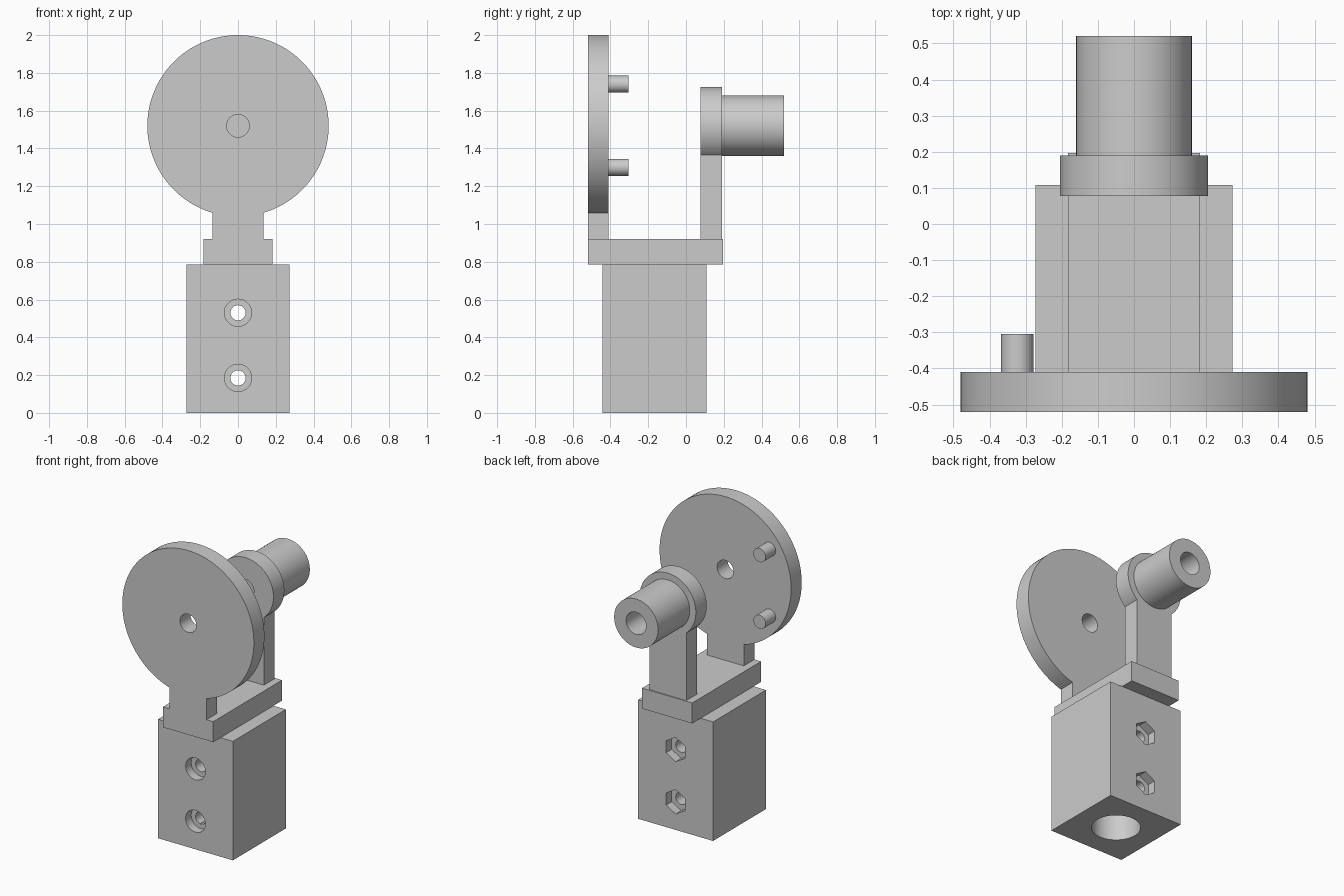
import bpy, bmesh
from math import asin, pi, sin, cos, radians

if "Cube" in bpy.data.objects:
    bpy.data.objects.remove(bpy.data.objects["Cube"], do_unlink=True)

grey = bpy.data.materials.new("plain_grey")
grey.use_nodes = True
COLOUR = (0.6, 0.6, 0.6, 1)
grey.diffuse_color = COLOUR
grey.node_tree.nodes["Principled BSDF"].inputs["Base Color"].default_value = COLOUR

AXLE_Z = 1.52      # height of the disc and collar axis
NECK = 0.135       # half width of both uprights
PLATE_TOP = 0.92


def extrude(name, outline, start, end, axis="Y"):
    """Prism from a 2D outline, running along Y (outline in x, z) or Z (in x, y)."""
    bm = bmesh.new()
    place = (lambda a, b: (a, start, b)) if axis == "Y" else (lambda a, b: (a, b, start))
    face = bm.faces.new([bm.verts.new(place(a, b)) for a, b in outline])
    moved = bmesh.ops.extrude_face_region(bm, geom=[face])["geom"]
    step = (0, end - start, 0) if axis == "Y" else (0, 0, end - start)
    bmesh.ops.translate(bm, vec=step, verts=[v for v in moved if isinstance(v, bmesh.types.BMVert)])
    bmesh.ops.recalc_face_normals(bm, faces=bm.faces)
    mesh = bpy.data.meshes.new(name)
    bm.to_mesh(mesh)
    bm.free()
    mesh.materials.append(grey)
    obj = bpy.data.objects.new(name, mesh)
    bpy.context.collection.objects.link(obj)
    return obj


def circle(a, b, r, sides=80, turn=0.0):
    return [(a + r * cos(turn + 2 * pi * i / sides), b + r * sin(turn + 2 * pi * i / sides))
            for i in range(sides)]


def rectangle(half, low, high):
    return [(-half, low), (half, low), (half, high), (-half, high)]


def lollipop(r, steps=96):
    """Round head on a straight neck standing on the plate."""
    gap = asin(NECK / r)
    sweep = 2 * (pi - gap)
    arc = [(r * sin(gap + sweep * i / steps), AXLE_Z - r * cos(gap + sweep * i / steps))
           for i in range(steps + 1)]
    return [(-NECK, PLATE_TOP), (NECK, PLATE_TOP)] + arc


def cut(obj, *cutters):
    bpy.context.view_layer.objects.active = obj
    for cutter in cutters:
        mod = obj.modifiers.new("hole", "BOOLEAN")
        mod.operation, mod.solver, mod.object = "DIFFERENCE", "EXACT", cutter
        bpy.ops.object.modifier_apply(modifier=mod.name)
        bpy.data.objects.remove(cutter, do_unlink=True)


# Handle block with a blind socket below
BLOCK_MID = -0.167
block = extrude("handle_block", rectangle(0.273, 0, 0.785), -0.443, 0.108)
cut(block, extrude("socket_cutter", circle(0, BLOCK_MID, 0.147), -0.05, 0.65, "Z"))

# Bolt holes: round counterbore in front, hexagonal nut pocket at the back
for z in (0.185, 0.53):
    cut(block,
        extrude("bolt_cutter", circle(0, z, 0.04, 40), -0.6, 0.3),
        extrude("head_cutter", circle(0, z, 0.072, 48), -0.6, -0.385),
        extrude("nut_cutter", circle(0, z, 0.08, 6, pi / 6), 0.05, 0.3))

# Base plate
plate = extrude("base_plate", rectangle(0.183, 0.785, PLATE_TOP), -0.52, 0.197)

# Front disc on its neck, with a through hole
disc = extrude("front_disc", lollipop(0.48), -0.52, -0.41)
cut(disc, extrude("disc_cutter", circle(0, AXLE_Z, 0.06, 48), -0.6, -0.3))

# Rear collar on its post, with a shallow hole facing the disc
collar = extrude("rear_collar", lollipop(0.205), 0.077, 0.19)
cut(collar, extrude("collar_cutter", circle(0, AXLE_Z, 0.062, 48), 0, 0.15))

# Rear tube with a blind bore
tube = extrude("rear_tube", circle(0, AXLE_Z, 0.16), 0.19, 0.52)
cut(tube, extrude("bore_cutter", circle(0, AXLE_Z, 0.073, 48), 0.23, 0.6))

# Pins on the back of the disc
pins = [extrude(name + "_pin", circle(-0.323, AXLE_Z + dz, 0.045, 40), -0.41, -0.305)
        for name, dz in (("upper", 0.22), ("lower", -0.22))]

# Smooth round walls, sharp edges kept
bpy.ops.object.select_all(action="DESELECT")
for obj in [block, plate, disc, collar, tube] + pins:
    obj.select_set(True)
    bpy.context.view_layer.objects.active = obj
bpy.ops.object.shade_smooth_by_angle(angle=radians(30))
